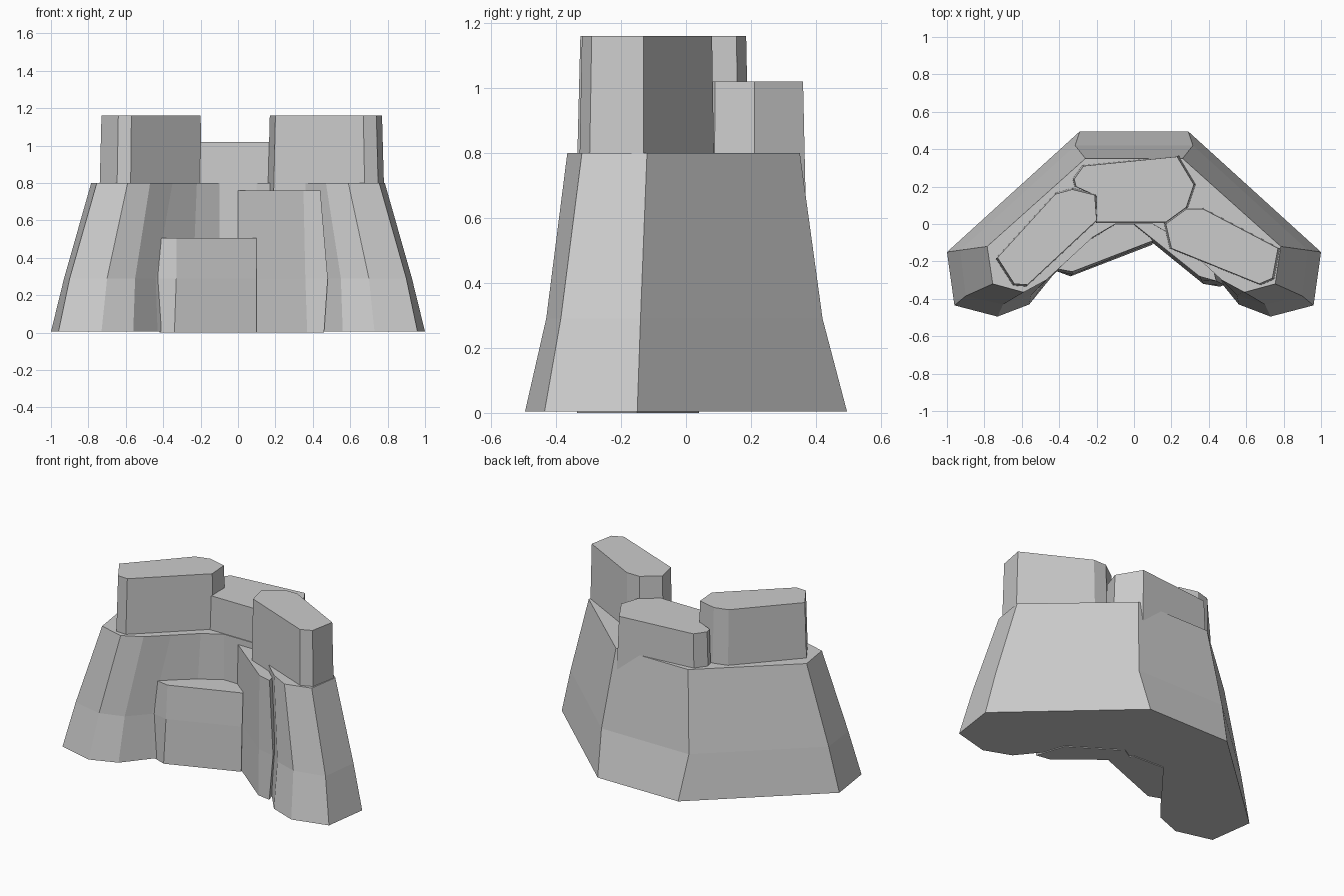
import bpy
import bmesh

cube = bpy.data.objects.get("Cube")
if cube:
    bpy.data.objects.remove(cube, do_unlink=True)

stone = bpy.data.materials.new("light_grey_stone")
stone.use_nodes = True
stone.diffuse_color = (0.6, 0.6, 0.6, 1)
stone.node_tree.nodes["Principled BSDF"].inputs["Base Color"].default_value = (0.6, 0.6, 0.6, 1)


def loft(name, rings):
    """Join (height, outline) rings into a closed, flat-shaded solid."""
    bm = bmesh.new()
    loops = [[bm.verts.new((x, y, z)) for x, y in pts] for z, pts in rings]
    n = len(loops[0])
    for low, high in zip(loops, loops[1:]):
        for i in range(n):
            j = (i + 1) % n
            bm.faces.new((low[i], low[j], high[j], high[i]))
    bm.faces.new(loops[0][::-1])
    bm.faces.new(loops[-1])
    bmesh.ops.recalc_face_normals(bm, faces=bm.faces)
    mesh = bpy.data.meshes.new(name)
    bm.to_mesh(mesh)
    bm.free()
    mesh.materials.append(stone)
    obj = bpy.data.objects.new(name, mesh)
    bpy.context.collection.objects.link(obj)


def mirrored(half):
    """Complete a symmetric outline from its right half."""
    return half + [(-x, y) for x, y in reversed(half)]


def widened(pts, factor):
    """Scale an outline about its middle."""
    cx = sum(p[0] for p in pts) / len(pts)
    cy = sum(p[1] for p in pts) / len(pts)
    return [(cx + (x - cx) * factor, cy + (y - cy) * factor) for x, y in pts]


# Chevron-shaped cliff with a kink in its slope
foot = [(0.1, -0.01), (0.25, -0.10), (0.43, -0.27), (0.56, -0.43), (0.73, -0.495),
        (0.96, -0.435), (1.0, -0.15), (0.29, 0.495)]
waist = [(0.1, -0.005), (0.24, -0.09), (0.44, -0.26), (0.55, -0.38), (0.70, -0.43),
         (0.90, -0.385), (0.93, -0.14), (0.315, 0.42)]
rim = [(0.1, 0.0), (0.22, -0.07), (0.35, -0.19), (0.47, -0.30), (0.59, -0.365),
       (0.755, -0.32), (0.785, -0.12), (0.26, 0.35)]
loft("cliff_body", [(0.005, mirrored(foot)), (0.29, mirrored(waist)), (0.8, mirrored(rim))])

# Upper blocks, sunk into the cliff and narrowing slightly upwards
blocks = {
    "right_upper_block": (1.16, [
        (-0.73, -0.18), (-0.64, -0.32), (-0.57, -0.325), (-0.20, 0.02),
        (-0.21, 0.155), (-0.33, 0.185), (-0.42, 0.16)]),
    "left_upper_block": (1.16, [
        (0.17, 0.0), (0.20, -0.13), (0.67, -0.32), (0.74, -0.29),
        (0.77, -0.13), (0.37, 0.08), (0.28, 0.08)]),
    "middle_upper_block": (1.02, [
        (-0.20, 0.01), (0.17, 0.01), (0.28, 0.09), (0.32, 0.21), (0.23, 0.36),
        (-0.27, 0.31), (-0.32, 0.24), (-0.31, 0.20), (-0.20, 0.15)]),
}
for name, (top, outline) in blocks.items():
    loft(name, [(0.6, widened(outline, 1.05)), (top, outline)])

# Front ledges leaning against the inner faces
low_ledge = [(-0.41, -0.24), (-0.33, -0.255), (0.10, -0.09), (0.02, 0.02), (-0.2, 0.03)]
low_base = [(-0.42, -0.25), (-0.34, -0.28), (0.10, -0.11), (0.02, 0.02), (-0.2, 0.03)]
low_waist = [(-0.43, -0.25), (-0.33, -0.27), (0.10, -0.10), (0.02, 0.02), (-0.2, 0.03)]
loft("low_ledge", [(0, low_base), (0.29, low_waist), (0.505, low_ledge)])

high_ledge = [(0.0, 0.0), (0.35, -0.28), (0.44, -0.305), (0.40, -0.15), (0.1, 0.04)]
high_base = [(0.0, -0.02), (0.37, -0.32), (0.46, -0.335), (0.40, -0.15), (0.1, 0.04)]
high_waist = [(0.0, -0.01), (0.36, -0.30), (0.48, -0.325), (0.40, -0.15), (0.1, 0.04)]
loft("high_ledge", [(0, high_base), (0.29, high_waist), (0.76, high_ledge)])
